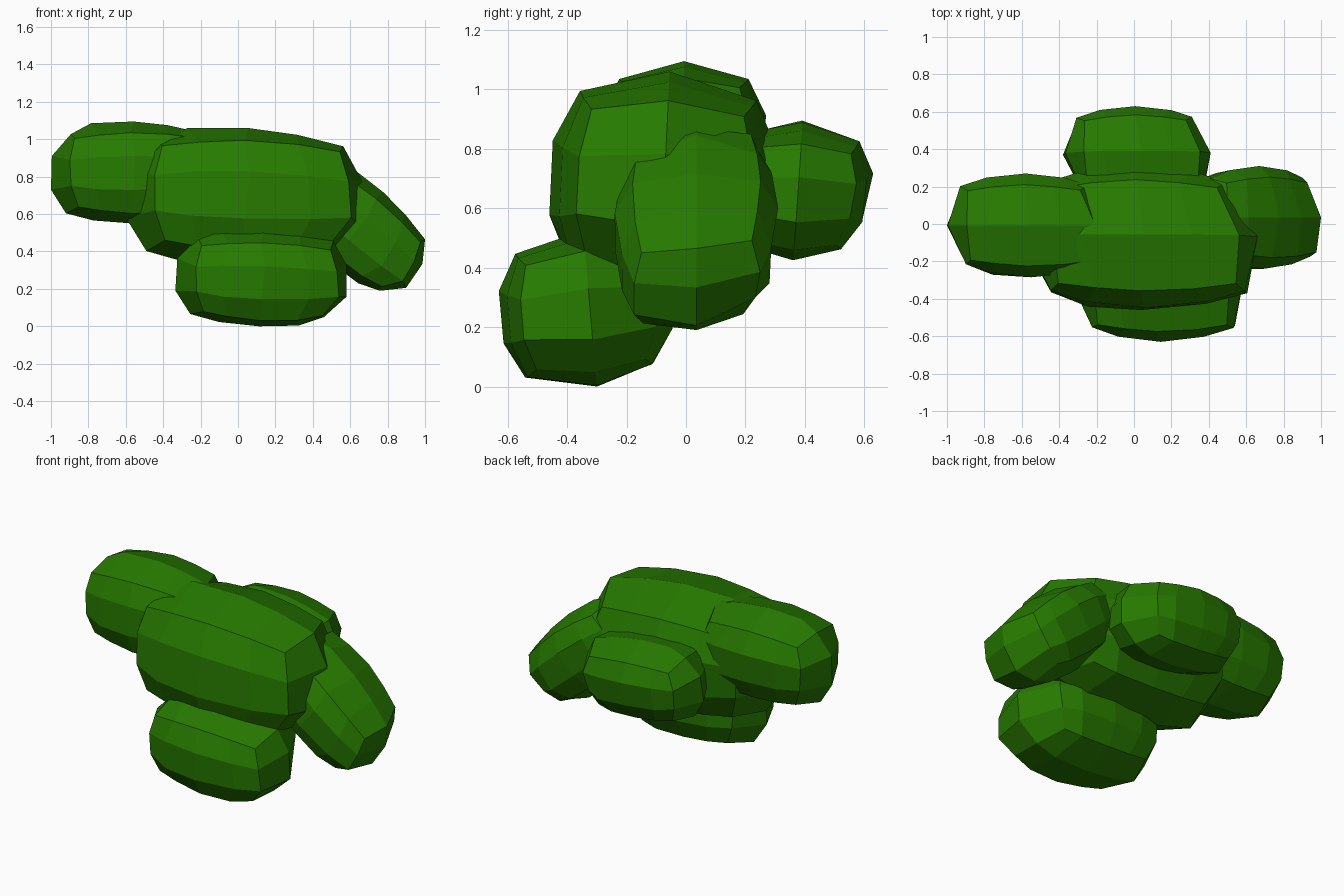
import bpy, random
from math import radians
from mathutils import Vector, Euler

if "Cube" in bpy.data.objects:
    bpy.data.objects.remove(bpy.data.objects["Cube"])

leaf = bpy.data.materials.new("leaf_green")
leaf.diffuse_color = (0.02, 0.195, 0.0, 1)
leaf.use_nodes = True
leaf.node_tree.nodes["Principled BSDF"].inputs["Base Color"].default_value = leaf.diffuse_color


def rounded_grid(segs, power=2.7):
    """Box grid rounded towards a superellipsoid, slightly uneven."""
    random.seed(11)
    verts, index, faces = [], {}, []

    def vid(key):
        if key not in index:
            c = Vector([2 * k / n - 1 for k, n in zip(key, segs)])
            c /= sum(abs(a) ** power for a in c) ** (1 / power)
            c *= random.uniform(0.98, 1.03)
            # fuller front right corner, slimmer lower back
            c.x += 0.2 * max(0, c.x) * max(0, -c.y) - 0.03 * c.y
            c.y -= 0.2 * max(0, c.y) * max(0, -c.z)
            c.x += random.uniform(-0.04, 0.04)
            index[key] = len(verts)
            verts.append(c)
        return index[key]

    for axis in range(3):
        u, v = (axis + 1) % 3, (axis + 2) % 3
        for side in (0, segs[axis]):
            for i in range(segs[u]):
                for j in range(segs[v]):
                    quad = []
                    for a, b in ((0, 0), (1, 0), (1, 1), (0, 1)):
                        key = [0, 0, 0]
                        key[axis], key[u], key[v] = side, i + a, j + b
                        quad.append(vid(tuple(key)))
                    faces.append(quad if side else quad[::-1])
    return verts, faces


def clump(name, lo, hi, half, rot):
    """Rotated leaf clump fitted to the box lo..hi."""
    verts, faces = rounded_grid((4, 2, 3))
    turn = Euler([radians(a) for a in rot]).to_matrix()
    pts = [turn @ Vector([a * h for a, h in zip(v, half)]) for v in verts]
    for k in range(3):
        a, b = min(p[k] for p in pts), max(p[k] for p in pts)
        for p in pts:
            p[k] = lo[k] + (p[k] - a) / (b - a) * (hi[k] - lo[k])
    mesh = bpy.data.meshes.new(name)
    mesh.from_pydata(pts, [], faces)
    mesh.materials.append(leaf)
    bpy.context.collection.objects.link(bpy.data.objects.new(name, mesh))


# Large middle clump
clump("middle_clump", (-0.6, -0.46, 0.31), (0.66, 0.31, 1.06), (0.62, 0.38, 0.36), (-3, 2, 0))
# Upper left clump
clump("left_clump", (-1.0, -0.285, 0.55), (-0.13, 0.27, 1.095), (0.43, 0.27, 0.26), (0, 0, 0))
# Drooping right clump
clump("right_clump", (0.27, -0.24, 0.19), (1.0, 0.31, 0.87), (0.44, 0.27, 0.25), (0, 38, 0))
# Low front clump
clump("front_clump", (-0.335, -0.63, 0.0), (0.58, -0.03, 0.525), (0.45, 0.29, 0.25), (5, 2, 0))
# Back clump
clump("back_clump", (-0.38, 0.12, 0.425), (0.41, 0.63, 0.895), (0.4, 0.25, 0.23), (-4, 4, 0))
